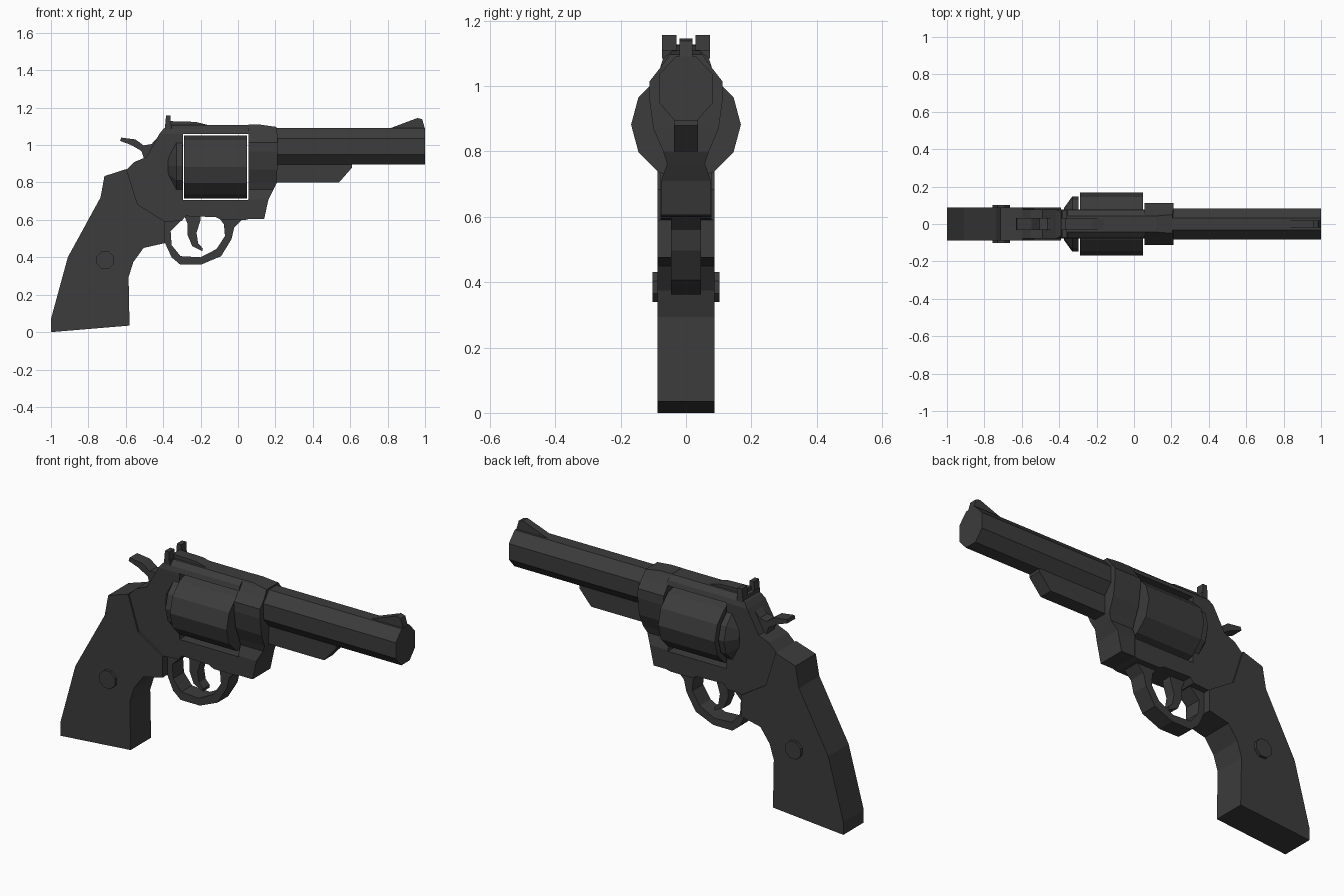
import bpy, bmesh, math

steel = bpy.data.materials.new("dark_gunmetal")
steel.diffuse_color = (0.045, 0.045, 0.045, 1)


def finish(name, bm):
    bmesh.ops.recalc_face_normals(bm, faces=bm.faces[:])
    me = bpy.data.meshes.new(name)
    bm.to_mesh(me)
    bm.free()
    me.materials.append(steel)
    ob = bpy.data.objects.new(name, me)
    bpy.context.collection.objects.link(ob)
    return ob


def loft(name, rings):
    """Skin a list of equal-length point rings and cap both ends."""
    bm = bmesh.new()
    vs = [[bm.verts.new(p) for p in r] for r in rings]
    n = len(rings[0])
    for a, b in zip(vs, vs[1:]):
        for i in range(n):
            j = (i + 1) % n
            bm.faces.new((a[i], a[j], b[j], b[i]))
    bm.faces.new(vs[0])
    bm.faces.new(vs[-1])
    return finish(name, bm)


def plate(name, pts, hw, yc=0.0):
    """Side profile (x, z) extruded across y."""
    return loft(name, [[(x, yc + s * hw, z) for x, z in pts] for s in (-1, 1)])


def stack(name, rows):
    """Rectangular sections (z, x0, x1, half width) stacked upwards."""
    return loft(name, [[(x0, -w, z), (x1, -w, z), (x1, w, z), (x0, w, z)]
                       for z, x0, x1, w in rows])


def turned(name, rows, zc, n=12):
    """Rings (x, radius) around an axis along x."""
    ang = [2 * math.pi * i / n for i in range(n)]
    return loft(name, [[(x, r * math.cos(a), zc + r * math.sin(a)) for a in ang]
                       for x, r in rows])


# grip and its round screw
plate("grip", [(-1, 0), (-0.58, 0.035), (-0.585, 0.294), (-0.56, 0.374),
               (-0.505, 0.45), (-0.39, 0.476), (-0.39, 0.59), (-0.537, 0.684),
               (-0.596, 0.872), (-0.714, 0.834), (-0.735, 0.72),
               (-0.91, 0.4), (-1, 0.07)], 0.087)
plate("grip_screw", [(-0.71 + 0.05 * math.cos(math.pi * (i + 0.5) / 4),
                      0.385 + 0.05 * math.sin(math.pi * (i + 0.5) / 4))
                     for i in range(8)], 0.102)

# rear and lower frame, leaving an open window for the cylinder
plate("frame", [(0.06, 0.605), (0.04, 0.6), (-0.09, 0.6), (-0.12, 0.615),
                (-0.28, 0.62), (-0.3, 0.595), (-0.39, 0.59), (-0.537, 0.684),
                (-0.596, 0.868), (-0.553, 0.91), (-0.49, 0.936),
                (-0.42, 1.06), (-0.295, 1.06), (-0.295, 0.705),
                (0.06, 0.705)], 0.078)

# chamfered top strap
stack("top_strap", [(1.06, -0.42, 0.06, 0.078), (1.085, -0.4, 0.06, 0.07),
                    (1.108, -0.37, 0.06, 0.043)])

# waisted front of the frame that holds the barrel
stack("barrel_collar", [
    (0.605, 0.04, 0.14, 0.076), (0.71, 0.055, 0.163, 0.076),
    (0.763, 0.055, 0.19, 0.058), (0.80, 0.055, 0.208, 0.07),
    (0.87, 0.055, 0.21, 0.1), (0.965, 0.055, 0.21, 0.113),
    (1.015, 0.055, 0.21, 0.111), (1.06, 0.055, 0.21, 0.076),
    (1.097, 0.055, 0.206, 0.05), (1.109, 0.055, 0.12, 0.043)])

# cylinder and recoil shield behind it
turned("cylinder", [(-0.289, 0.168), (0.049, 0.168)], 0.882)
turned("recoil_shield", [(-0.375, 0.085), (-0.33, 0.148), (-0.297, 0.148)], 0.887)

# eight-sided barrel with rod shroud below
section = [(0.083, 0.95), (0.083, 1.035), (0.032, 1.09), (-0.032, 1.09),
           (-0.083, 1.035), (-0.083, 0.95), (-0.035, 0.895), (0.035, 0.895)]
loft("barrel", [[(x, y, z) for y, z in section] for x in (0.2, 1.0)])
plate("rod_shroud", [(0.19, 0.8), (0.54, 0.8), (0.61, 0.88), (0.61, 0.91),
                     (0.19, 0.91)], 0.037)

# sights
plate("front_sight", [(0.8, 1.085), (0.96, 1.145), (0.985, 1.138),
                      (1.0, 1.085)], 0.02)
plate("sight_leaf", [(-0.37, 1.09), (-0.16, 1.1), (-0.16, 1.107),
                     (-0.227, 1.124), (-0.37, 1.128)], 0.03)
plate("rear_sight_base", [(-0.39, 1.085), (-0.355, 1.085), (-0.355, 1.11),
                          (-0.39, 1.11)], 0.073)
for side, y in (("left", -0.051), ("right", 0.051)):
    plate("rear_sight_" + side, [(-0.39, 1.1), (-0.36, 1.1), (-0.36, 1.157),
                                 (-0.385, 1.157)], 0.022, y)

# hammer with thumb spur
plate("hammer", [(-0.63, 1.022), (-0.57, 1.0), (-0.516, 0.968),
                 (-0.5, 0.92), (-0.4, 0.95), (-0.41, 1.06), (-0.463, 1.005),
                 (-0.505, 0.998), (-0.548, 1.03), (-0.625, 1.04)], 0.033)

# trigger guard and trigger
plate("trigger_guard", [
    (-0.395, 0.6), (-0.39, 0.476), (-0.355, 0.4), (-0.31, 0.362),
    (-0.195, 0.362), (-0.09, 0.406), (-0.035, 0.497), (-0.02, 0.56),
    (0.03, 0.61), (-0.1, 0.61), (-0.075, 0.575), (-0.07, 0.513),
    (-0.115, 0.444), (-0.2, 0.4), (-0.307, 0.406), (-0.355, 0.465),
    (-0.36, 0.54), (-0.29, 0.61)], 0.046)
plate("trigger", [(-0.29, 0.63), (-0.27, 0.58), (-0.27, 0.52), (-0.245, 0.46),
                  (-0.19, 0.432), (-0.188, 0.447), (-0.213, 0.475),
                  (-0.222, 0.53), (-0.2, 0.6), (-0.2, 0.63)], 0.028)
